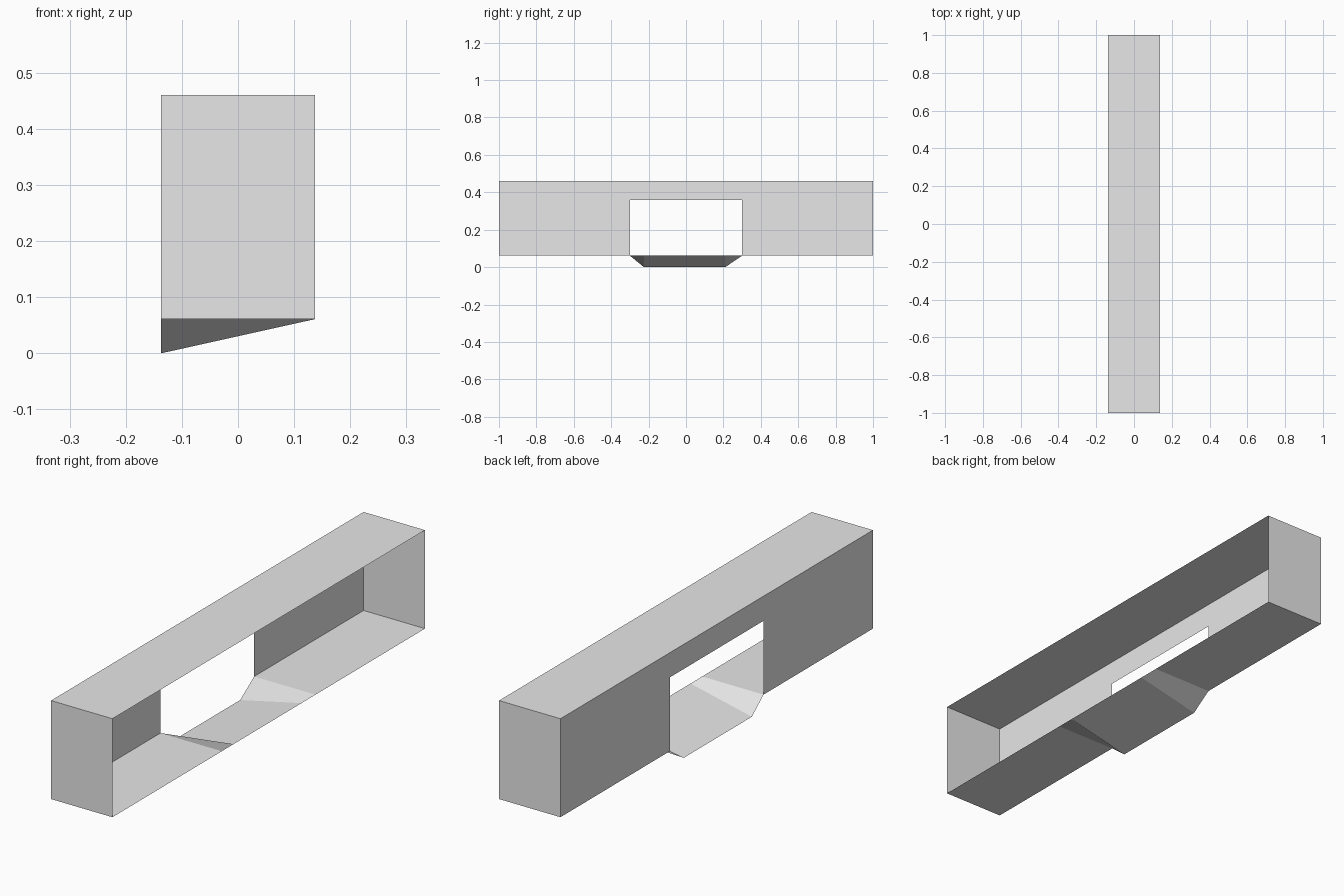
import bpy
import bmesh

default = bpy.data.objects.get("Cube")
if default:
    bpy.data.objects.remove(default, do_unlink=True)

# Main dimensions
HALF_W, HALF_L = 0.1375, 1.0
FLOOR, TOP = 0.061, 0.46
GAP, GAP_TOP = 0.3, 0.36            # opening in the closed side
LIP_A, LIP_B = -0.225, 0.21         # ends of the lowered chute floor

grey = bpy.data.materials.new("light grey")
grey.use_nodes = True
colour = (0.8, 0.8, 0.8, 1)
grey.diffuse_color = colour
grey.node_tree.nodes["Principled BSDF"].inputs["Base Color"].default_value = colour


def sheet(name, panels):
    """Thin sheet object made of flat panels, each a loop of corners."""
    bm = bmesh.new()
    for corners in panels:
        bm.faces.new([bm.verts.new(c) for c in corners])
    bmesh.ops.remove_doubles(bm, verts=bm.verts, dist=0.0001)
    mesh = bpy.data.meshes.new(name)
    bm.to_mesh(mesh)
    bm.free()
    mesh.materials.append(grey)
    obj = bpy.data.objects.new(name, mesh)
    bpy.context.collection.objects.link(obj)


def wall(y0, y1, z0, z1):
    """Panel of the closed long side, facing outward."""
    x = -HALF_W
    return [(x, y0, z0), (x, y0, z1), (x, y1, z1), (x, y1, z0)]


def floor(y0, y1, z0=FLOOR, z1=FLOOR):
    """Floor panel, facing down; z0 and z1 are heights at the closed side."""
    return [(-HALF_W, y0, z0), (-HALF_W, y1, z1), (HALF_W, y1, FLOOR), (HALF_W, y0, FLOOR)]


# Roof
sheet("roof", [[(-HALF_W, -HALF_L, TOP), (HALF_W, -HALF_L, TOP),
                (HALF_W, HALF_L, TOP), (-HALF_W, HALF_L, TOP)]])

# End walls
for name, y in (("front_end_wall", -HALF_L), ("back_end_wall", HALF_L)):
    s = -1 if y < 0 else 1
    sheet(name, [[(s * HALF_W, y, FLOOR), (-s * HALF_W, y, FLOOR),
                  (-s * HALF_W, y, TOP), (s * HALF_W, y, TOP)]])

# Closed long side with its central opening; the other long side stays open
sheet("side_wall", [wall(-HALF_L, -GAP, FLOOR, TOP),
                    wall(-GAP, GAP, GAP_TOP, TOP),
                    wall(GAP, HALF_L, FLOOR, TOP)])

# Level floor at both ends
sheet("front_floor", [floor(-HALF_L, -GAP)])
sheet("back_floor", [floor(GAP, HALF_L)])

# Chute sloping down and out through the opening
sheet("chute", [floor(-GAP, LIP_A, FLOOR, 0),
                floor(LIP_A, LIP_B, 0, 0),
                floor(LIP_B, GAP, 0, FLOOR)])
